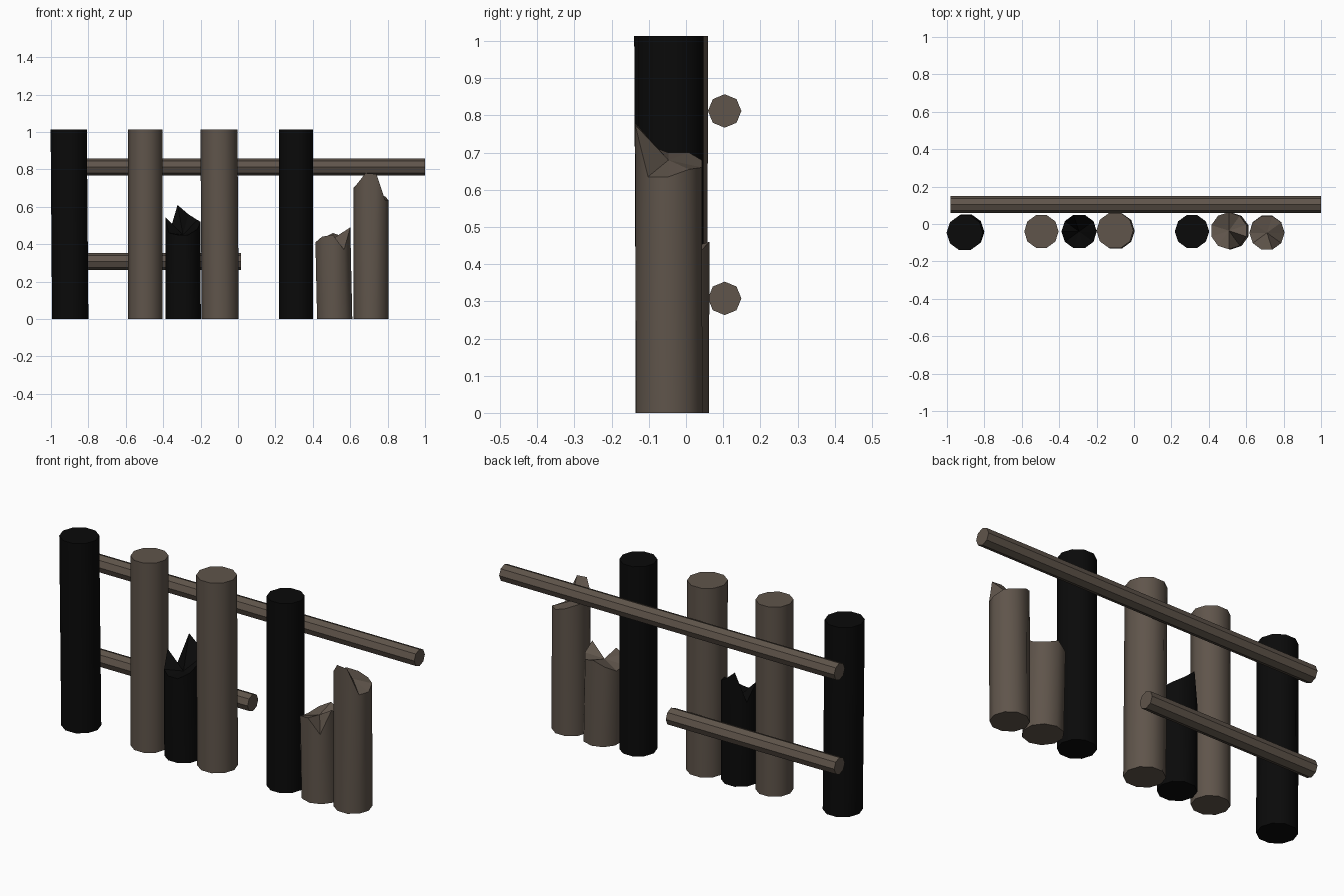
import bpy, bmesh, math
from mathutils import Vector

cube = bpy.data.objects.get("Cube")
if cube:
    bpy.data.objects.remove(cube)


def make_material(name, color):
    mat = bpy.data.materials.new(name)
    mat.use_nodes = True
    mat.diffuse_color = color
    bsdf = mat.node_tree.nodes["Principled BSDF"]
    bsdf.inputs["Base Color"].default_value = color
    bsdf.inputs["Roughness"].default_value = 0.9
    return mat


brown = make_material("weathered brown wood", (0.115, 0.09, 0.07, 1))
black = make_material("charred black wood", (0.003, 0.003, 0.003, 1))


def add_object(name, bm, mat):
    bmesh.ops.recalc_face_normals(bm, faces=bm.faces[:])
    mesh = bpy.data.meshes.new(name)
    bm.to_mesh(mesh)
    bm.free()
    mesh.materials.append(mat)
    obj = bpy.data.objects.new(name, mesh)
    bpy.context.collection.objects.link(obj)
    return obj


def post(name, base, top, radius, heights, core, mat, turn=0):
    """Ten-sided leaning log; the rim follows heights, the core is its middle."""
    bm = bmesh.new()
    n = len(heights)
    low, high = [], []
    for i, h in enumerate(heights):
        a = math.radians(turn) + math.tau * i / n
        off = Vector((math.cos(a), math.sin(a), 0)) * radius
        low.append(bm.verts.new(Vector((*base, 0)) + off))
        mid = Vector(base).lerp(Vector(top), h)
        high.append(bm.verts.new(Vector((*mid, h)) + off))
    bm.faces.new(low[::-1])
    for i in range(n):
        j = (i + 1) % n
        bm.faces.new((low[i], low[j], high[j], high[i])).smooth = True
    if core is None:
        bm.faces.new(high)
    else:
        mid = Vector(base).lerp(Vector(top), core)
        centre = bm.verts.new((*mid, core))
        for i in range(n):
            bm.faces.new((high[i], high[(i + 1) % n], centre))
    return add_object(name, bm, mat)


def rail(name, x0, x1, z):
    """Eight-sided flat-shaded bar along x."""
    bm = bmesh.new()
    bmesh.ops.create_cone(bm, cap_ends=True, segments=8, radius1=0.045,
                          radius2=0.045, depth=x1 - x0)
    for v in bm.verts:
        x, y, h = v.co
        v.co = (h + (x0 + x1) / 2, y + 0.104, x + z)
    return add_object(name, bm, brown)


# Whole posts
whole = [1.013] * 10
post("end_post", (-0.897, -0.042), (-0.905, -0.047), 0.097, whole, None, black)
post("second_post", (-0.495, -0.04), (-0.495, -0.04), 0.092, whole, None, brown)
post("middle_post", (-0.095, -0.037), (-0.102, -0.035), 0.099, whole, None, brown)
post("far_post", (0.31, -0.04), (0.31, -0.04), 0.092, whole, None, black)

# Splintered posts
post("broken_black_post", (-0.293, -0.04), (-0.295, -0.04), 0.094,
     [0.52, 0.53, 0.56, 0.61, 0.45, 0.545, 0.46, 0.45, 0.45, 0.48], 0.45, black)
post("broken_short_post", (0.517, -0.037), (0.495, -0.035), 0.099,
     [0.45, 0.44, 0.46, 0.43, 0.40, 0.41, 0.44, 0.45, 0.37, 0.49],
     0.43, brown, turn=18)
post("broken_tall_post", (0.711, -0.045), (0.711, -0.048), 0.094,
     [0.635, 0.655, 0.66, 0.68, 0.70, 0.70, 0.72, 0.78, 0.775, 0.635],
     0.68, brown)

# Rails behind the posts
rail("upper_rail", -0.98, 1.0, 0.812)
rail("lower_rail", -0.98, 0.015, 0.308)
